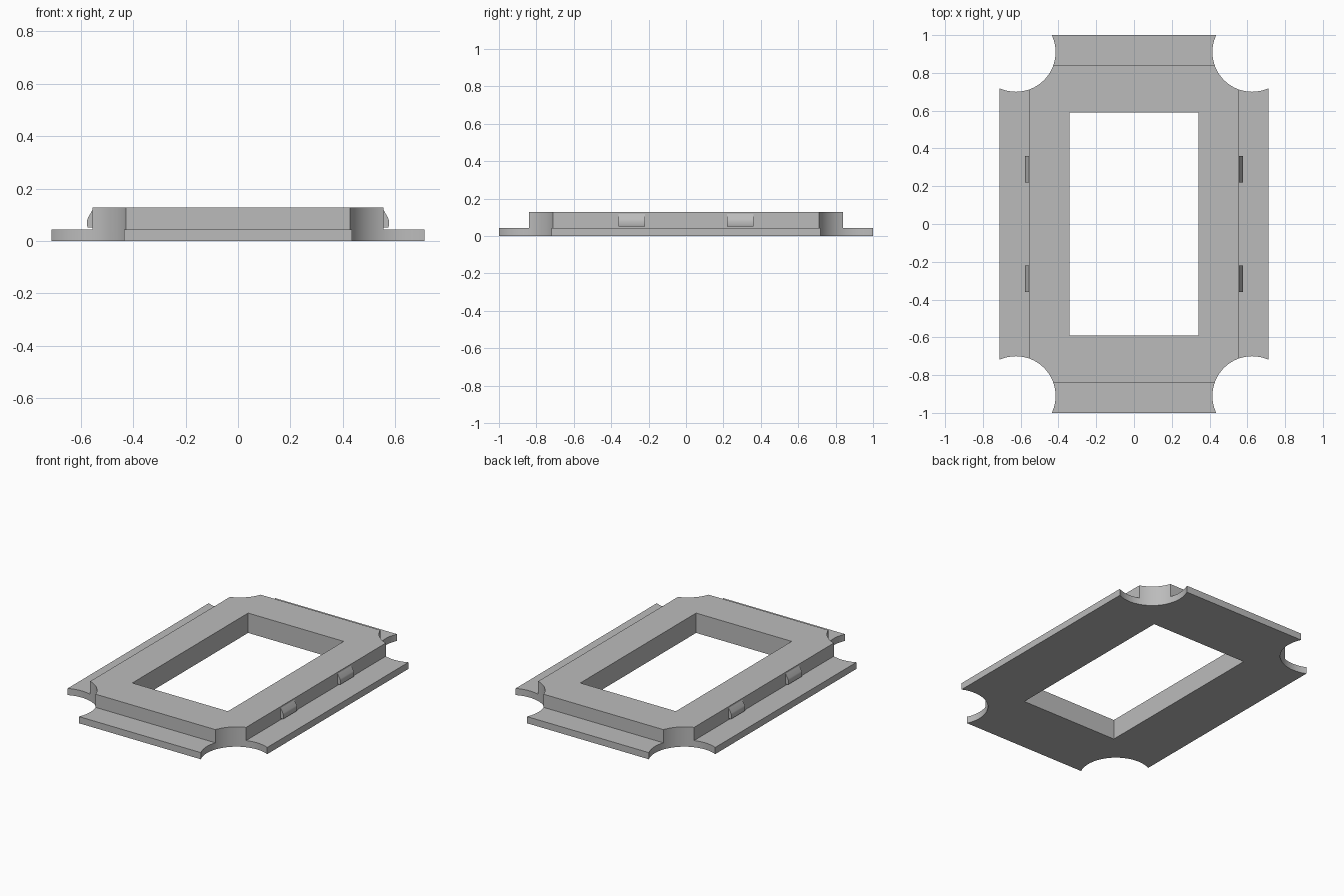
import bpy
import bmesh
from math import radians
from mathutils import Matrix

if "Cube" in bpy.data.objects:
    bpy.data.objects.remove(bpy.data.objects["Cube"], do_unlink=True)

HALF_X, HALF_Y, FLANGE_H = 0.712, 1.0, 0.043
RAISED_X, RAISED_Y, TOP = 0.556, 0.84, 0.128
WINDOW_X, WINDOW_Y = 0.341, 0.59
NOTCH_X, NOTCH_Y, NOTCH_R = 0.625, 0.91, 0.21

grey = bpy.data.materials.new("plain grey")
grey.use_nodes = True
grey.diffuse_color = (0.5, 0.5, 0.5, 1)
grey.node_tree.nodes["Principled BSDF"].inputs["Base Color"].default_value = (0.5, 0.5, 0.5, 1)


def add_object(name, bm):
    bmesh.ops.recalc_face_normals(bm, faces=bm.faces)
    mesh = bpy.data.meshes.new(name)
    bm.to_mesh(mesh)
    bm.free()
    mesh.materials.append(grey)
    obj = bpy.data.objects.new(name, mesh)
    bpy.context.collection.objects.link(obj)
    return obj


def box(name, hx, hy, z0, z1):
    bm = bmesh.new()
    matrix = Matrix.Translation((0, 0, (z0 + z1) / 2)) @ Matrix.Diagonal((2 * hx, 2 * hy, z1 - z0, 1))
    bmesh.ops.create_cube(bm, size=1, matrix=matrix)
    return add_object(name, bm)


def notch(name, x, y):
    bm = bmesh.new()
    bmesh.ops.create_cone(bm, cap_ends=True, segments=64, radius1=NOTCH_R, radius2=NOTCH_R,
                          depth=1, matrix=Matrix.Translation((x, y, 0)))
    return add_object(name, bm)


def combine(target, tool, operation):
    mod = target.modifiers.new(operation.lower(), "BOOLEAN")
    mod.object, mod.operation, mod.solver = tool, operation, "EXACT"
    bpy.context.view_layer.objects.active = target
    bpy.ops.object.modifier_apply(modifier=mod.name)
    bpy.data.objects.remove(tool, do_unlink=True)


def smooth(obj):
    bpy.ops.object.select_all(action="DESELECT")
    obj.select_set(True)
    bpy.context.view_layer.objects.active = obj
    bpy.ops.object.shade_smooth_by_angle(angle=radians(30))


# Stepped frame: wide flange with a raised block, window and scooped corners
frame = box("frame", HALF_X, HALF_Y, 0, FLANGE_H)
combine(frame, box("raised_block", RAISED_X, RAISED_Y, FLANGE_H / 2, TOP), "UNION")
combine(frame, box("window_cutter", WINDOW_X, WINDOW_Y, -1, 1), "DIFFERENCE")
for sx in (-1, 1):
    for sy in (-1, 1):
        combine(frame, notch("corner_cutter", sx * NOTCH_X, sy * NOTCH_Y), "DIFFERENCE")
smooth(frame)

# Snap clips: sloped profile extruded along the long sides
CLIP = [(0.55, 0.052), (0.574, 0.052), (0.576, 0.058), (0.576, 0.08),
        (0.573, 0.089), (0.556, 0.118), (0.55, 0.118)]
for side, sx in (("left", 1), ("right", -1)):
    for end, y in (("front", -0.29), ("back", 0.29)):
        bm = bmesh.new()
        face = bm.faces.new([bm.verts.new((sx * x, y - 0.07, z)) for x, z in CLIP])
        out = bmesh.ops.extrude_face_region(bm, geom=[face])
        moved = [v for v in out["geom"] if isinstance(v, bmesh.types.BMVert)]
        bmesh.ops.translate(bm, verts=moved, vec=(0, 0.14, 0))
        smooth(add_object(f"{side}_{end}_clip", bm))
